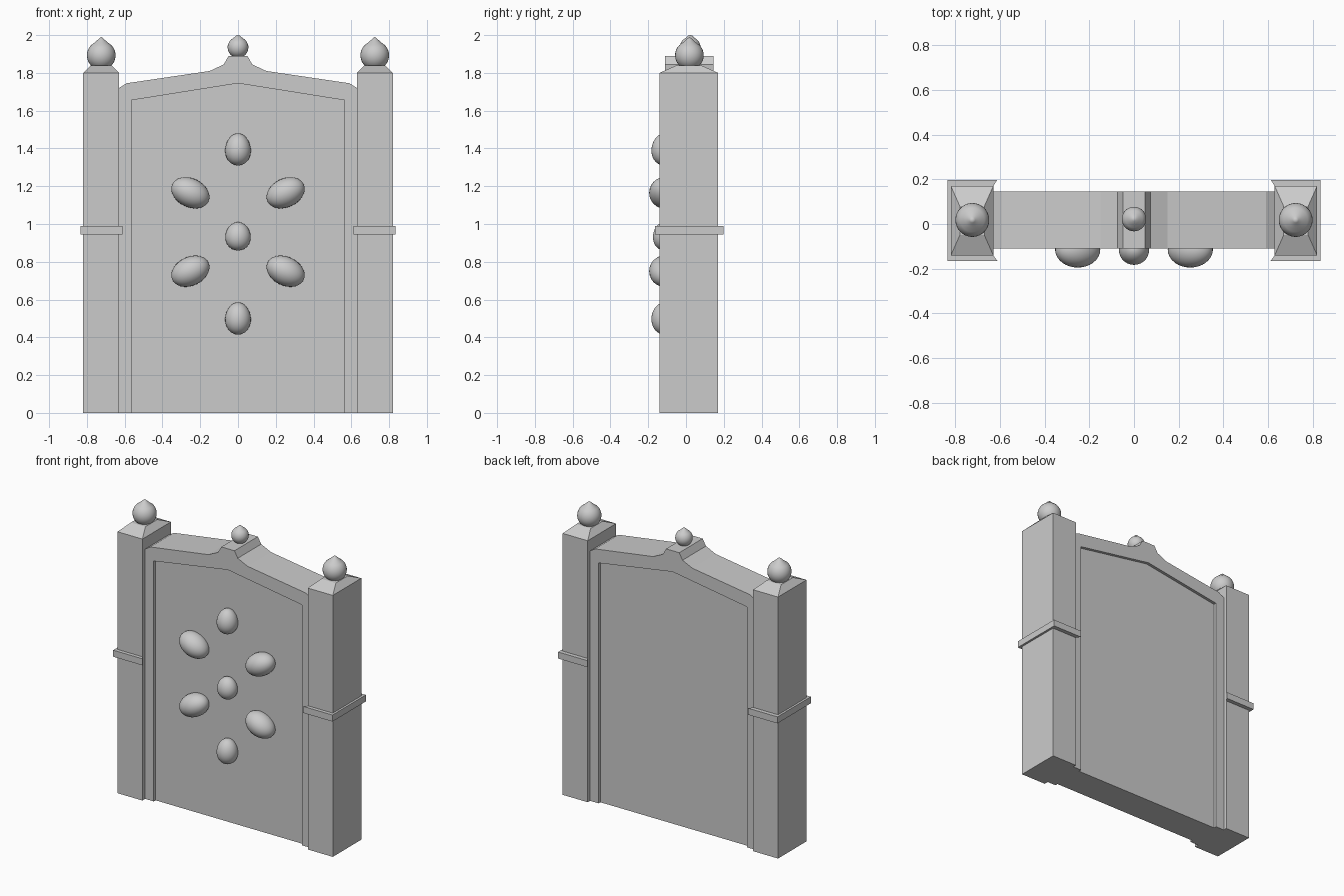
import bpy, bmesh, math
from mathutils import Matrix

if "Cube" in bpy.data.objects:
    bpy.data.objects.remove(bpy.data.objects["Cube"])


def finish(name, bm, smooth=False):
    bmesh.ops.recalc_face_normals(bm, faces=bm.faces[:])
    mesh = bpy.data.meshes.new(name)
    bm.to_mesh(mesh)
    bm.free()
    obj = bpy.data.objects.new(name, mesh)
    bpy.context.collection.objects.link(obj)
    if smooth:
        bpy.ops.object.select_all(action='DESELECT')
        bpy.context.view_layer.objects.active = obj
        obj.select_set(True)
        bpy.ops.object.shade_smooth_by_angle(angle=math.radians(40))
    return obj


def prism(name, points, direction):
    """Extrude a closed polygon of 3D points along a direction."""
    bm = bmesh.new()
    face = bm.faces.new([bm.verts.new(p) for p in points])
    ext = bmesh.ops.extrude_face_region(bm, geom=[face])
    verts = [v for v in ext['geom'] if isinstance(v, bmesh.types.BMVert)]
    bmesh.ops.translate(bm, verts=verts, vec=direction)
    return finish(name, bm)


def front_prism(name, outline, y0, y1):
    return prism(name, [(x, y0, z) for x, z in outline], (0, y1 - y0, 0))


def finial(name, x, y, z, radius, tip_height):
    """Turned ball running up into a small point."""
    bm = bmesh.new()
    profile = [(0, -radius)]
    profile += [(radius * math.cos(math.radians(a)), radius * math.sin(math.radians(a)))
                for a in range(-75, 51, 12)]
    profile += [(radius * 0.42, radius * 0.92), (radius * 0.17, radius * 1.15), (0, tip_height)]
    verts = [bm.verts.new((r, 0, h)) for r, h in profile]
    edges = [bm.edges.new(pair) for pair in zip(verts, verts[1:])]
    bmesh.ops.spin(bm, geom=verts + edges, axis=(0, 0, 1), cent=(0, 0, 0),
                   steps=28, angle=math.tau)
    bmesh.ops.remove_doubles(bm, verts=bm.verts[:], dist=0.0005)
    bmesh.ops.translate(bm, verts=bm.verts[:], vec=(x, y, z))
    finish(name, bm, True)


def egg(name, x, z, size, angle=0, taper=0.0):
    """Egg-shaped boss half sunk in the panel; its long axis is local z."""
    bm = bmesh.new()
    bmesh.ops.create_uvsphere(bm, u_segments=28, v_segments=18, radius=1)
    for v in bm.verts:
        k = 1 - taper * v.co.z
        v.co.x *= size[0] * k
        v.co.y *= size[1] * k
        v.co.z *= size[2]
    bmesh.ops.transform(bm, verts=bm.verts[:], matrix=Matrix.Translation((x, -0.115, z))
                        @ Matrix.Rotation(math.radians(angle), 4, 'Y'))
    finish(name, bm, True)


def mirrored(points):
    return points + [(-x, z) for x, z in reversed(points)]


# Arched frame with its raised centre pedestal, open at the bottom
outer = mirrored([(-0.63, 0), (-0.63, 1.72), (-0.59, 1.745), (-0.15, 1.81),
                  (-0.075, 1.845), (-0.05, 1.89)])
inner = [(-0.565, 0), (-0.565, 1.655), (0, 1.745), (0.565, 1.655), (0.565, 0)]
front_prism("arched_frame", outer + inner[::-1], -0.11, 0.145)

# Recessed panel
front_prism("recessed_panel", inner, -0.09, 0.125)

# Posts, caps, bands and finials on both sides
for side, s in (("left", -1), ("right", 1)):
    x0, x1, y0, y1 = 0.63, 0.82, -0.14, 0.17
    bm = bmesh.new()
    rings = []
    for xa, xb, ya, yb, z in ((x0, x1, y0, y1, 0), (x0, x1, y0, y1, 1.80),
                              (0.67, 0.78, -0.05, 0.08, 1.84)):
        rings.append([bm.verts.new((s * x, y, z))
                      for x, y in ((xa, ya), (xb, ya), (xb, yb), (xa, yb))])
    for a, b in zip(rings, rings[1:]):
        for i in range(4):
            j = (i + 1) % 4
            bm.faces.new((a[i], a[j], b[j], b[i]))
    bm.faces.new(rings[0])
    bm.faces.new(rings[-1])
    finish(side + "_post", bm)

    band = [(0.612, -0.165), (0.835, -0.165), (0.835, 0.198), (0.612, 0.198), (x0, y1), (x0, y0)]
    prism(side + "_post_band", [(s * x, y, 0.945) for x, y in band], (0, 0, 0.045))
    finial(side + "_finial", s * 0.724, 0.018, 1.893, 0.076, 0.097)

finial("centre_finial", 0, 0.022, 1.935, 0.055, 0.065)

# Egg-shaped bosses arranged round a centre boss
egg("top_boss", 0, 1.395, (0.068, 0.068, 0.085), taper=0.08)
egg("centre_boss", 0, 0.935, (0.067, 0.06, 0.075), taper=0.06)
egg("bottom_boss", 0, 0.50, (0.068, 0.068, 0.085), taper=0.05)
for side, s in (("left", -1), ("right", 1)):
    egg(side + "_upper_boss", s * 0.252, 1.165, (0.076, 0.08, 0.106), s * 64)
    egg(side + "_lower_boss", s * 0.252, 0.75, (0.076, 0.08, 0.106), s * 116)
